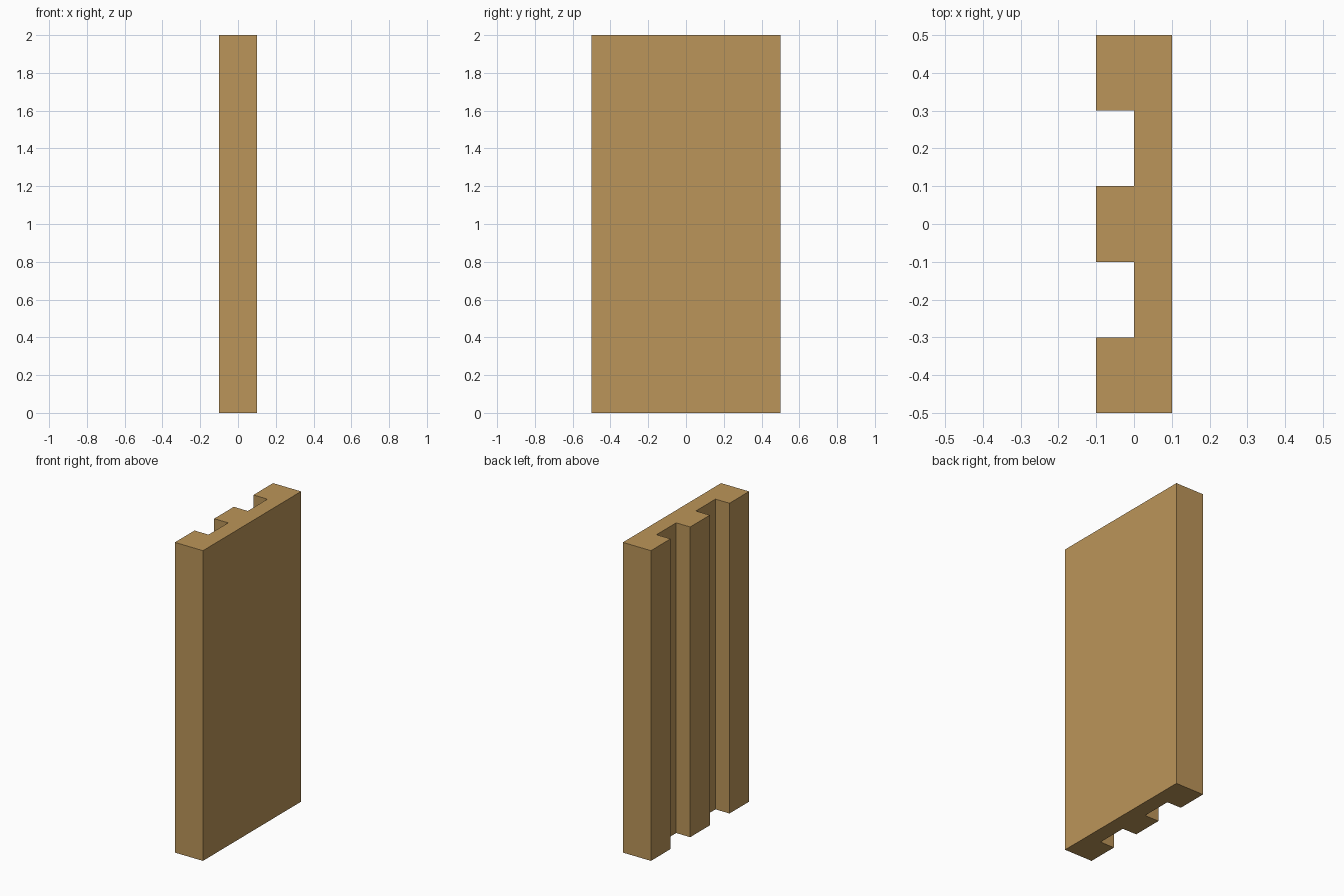
import bpy
import bmesh

cube = bpy.data.objects.get("Cube")
if cube:
    bpy.data.objects.remove(cube, do_unlink=True)

HEIGHT = 2.0
FLAT_X, GROOVE_X, RIB_X = 0.1, 0.0, -0.1
RIBS = [(0.5, 0.3), (0.1, -0.1), (-0.3, -0.5)]  # y spans, back to front

# Wood colour
wood = bpy.data.materials.new("warm wood")
wood.use_nodes = True
colour = (0.5, 0.3, 0.1, 1.0)
wood.diffuse_color = colour
bsdf = next(n for n in wood.node_tree.nodes if n.type == 'BSDF_PRINCIPLED')
bsdf.inputs["Base Color"].default_value = colour
bsdf.inputs["Roughness"].default_value = 0.8

# Cross-section: flat on one side, three ribs and two grooves on the other
profile = [(FLAT_X, -0.5), (FLAT_X, 0.5)]
for i, (back, front) in enumerate(RIBS):
    if i > 0:
        profile.append((GROOVE_X, back))
    profile += [(RIB_X, back), (RIB_X, front)]
    if i < len(RIBS) - 1:
        profile.append((GROOVE_X, front))

# Ribbed panel: extrude the cross-section upwards
bm = bmesh.new()
base = bm.faces.new([bm.verts.new((x, y, 0)) for x, y in profile])
result = bmesh.ops.extrude_face_region(bm, geom=[base], use_keep_orig=True)
top = [v for v in result["geom"] if isinstance(v, bmesh.types.BMVert)]
bmesh.ops.translate(bm, verts=top, vec=(0, 0, HEIGHT))
bmesh.ops.recalc_face_normals(bm, faces=bm.faces)

mesh = bpy.data.meshes.new("ribbed_panel")
bm.to_mesh(mesh)
bm.free()
mesh.materials.append(wood)
panel = bpy.data.objects.new("ribbed_panel", mesh)
bpy.context.collection.objects.link(panel)
